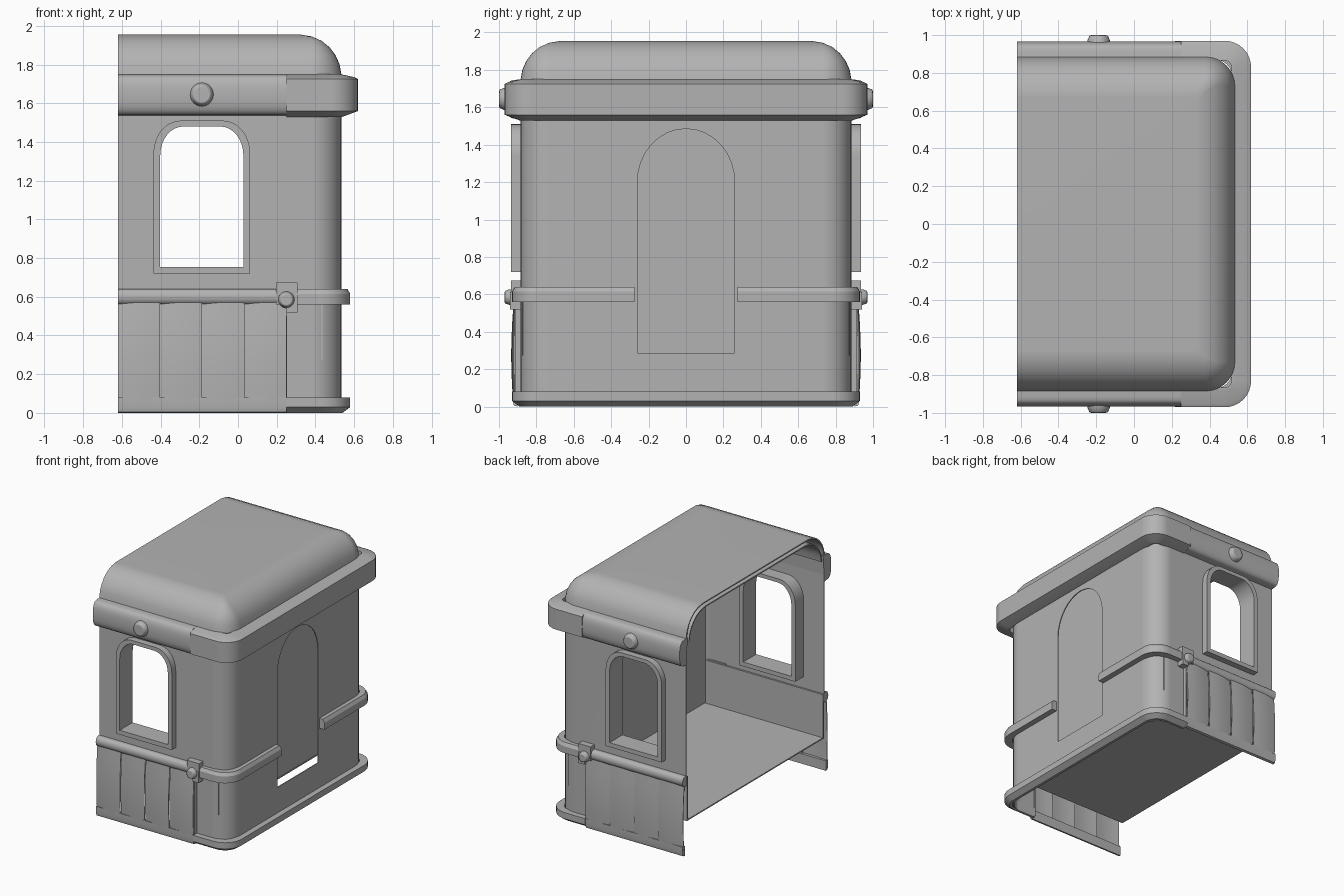
import bpy, bmesh, math
from mathutils import Vector

if "Cube" in bpy.data.objects:
    bpy.data.objects.remove(bpy.data.objects["Cube"])

OPEN, END, SIDE, SPLIT = -0.62, 0.53, 0.88, 0.25

paint = bpy.data.materials.new("plain grey")
paint.use_nodes = True
paint.diffuse_color = (0.45, 0.45, 0.45, 1)
paint.node_tree.nodes["Principled BSDF"].inputs["Base Color"].default_value = (0.45, 0.45, 0.45, 1)


def finish(name, bm, mirror=True, thick=0, cutters=(), angle=35):
    """Turn a bmesh into a finished object, mirrored across the middle."""
    bmesh.ops.remove_doubles(bm, verts=bm.verts, dist=0.0005)
    bmesh.ops.recalc_face_normals(bm, faces=bm.faces)
    mesh = bpy.data.meshes.new(name)
    bm.to_mesh(mesh)
    bm.free()
    mesh.materials.append(paint)
    ob = bpy.data.objects.new(name, mesh)
    bpy.context.collection.objects.link(ob)
    if mirror:
        m = ob.modifiers.new("mirror", "MIRROR")
        m.use_axis = (False, True, False)
    if thick:
        m = ob.modifiers.new("thickness", "SOLIDIFY")
        m.thickness, m.offset = thick, 0
    for c in cutters:
        m = ob.modifiers.new("opening", "BOOLEAN")
        m.object, m.operation, m.solver = c, "DIFFERENCE", "EXACT"
    # Settle the shape first, so that new edges are sharpened too
    graph = bpy.context.evaluated_depsgraph_get()
    ob.data = bpy.data.meshes.new_from_object(ob.evaluated_get(graph))
    ob.modifiers.clear()
    bpy.ops.object.select_all(action="DESELECT")
    ob.select_set(True)
    bpy.context.view_layer.objects.active = ob
    bpy.ops.object.shade_smooth_by_angle(angle=math.radians(angle))
    m = ob.modifiers.new("even shading", "WEIGHTED_NORMAL")
    m.keep_sharp = True
    return ob


def outline(off, x0, y1=0.0, r=0.15, n=8):
    """Plan line: along the front side, round the corner, along the end."""
    r = max(r + off, 0.03)
    cx, cy = END + off - r, -SIDE - off + r
    pts = [(x0, -SIDE - off)]
    for i in range(n + 1):
        a = math.pi / 2 * i / n
        pts.append((cx + r * math.sin(a), cy - r * math.cos(a)))
    return pts + [(END + off, y1)]


def sweep(profile, x0, y1=0.0, r=0.15, closed=True, side_only=False):
    """Carry a profile of (offset, z) round the plan line."""
    bm = bmesh.new()
    cols = []
    for off, z in profile:
        line = [(x0, -SIDE - off), (SPLIT, -SIDE - off)] if side_only else outline(off, x0, y1, r)
        cols.append([bm.verts.new((x, y, z)) for x, y in line])
    pairs = list(zip(cols, cols[1:] + cols[:1])) if closed else list(zip(cols, cols[1:]))
    for a, b in pairs:
        for i in range(len(a) - 1):
            bm.faces.new((a[i], a[i + 1], b[i + 1], b[i]))
    if closed:
        bm.faces.new([c[0] for c in cols])
        if side_only or y1 != 0:
            bm.faces.new([c[-1] for c in cols])
    return bm


def arch(half, z0, z1, rx, rz, n=8):
    """Opening shape with rounded top corners, as (sideways, z)."""
    right = [(half, z0)]
    for i in range(n + 1):
        a = math.pi / 2 * i / n
        right.append((half - rx + rx * math.cos(a), z1 - rz + rz * math.sin(a)))
    return right + [(-u, z) for u, z in reversed(right)]


def bridge(bm, a, b):
    for i in range(len(a)):
        j = (i + 1) % len(a)
        bm.faces.new((a[i], a[j], b[j], b[i]))


def box(name, lo, hi, mirror=True):
    bm = bmesh.new()
    for v in bmesh.ops.create_cube(bm, size=1)["verts"]:
        v.co = Vector([l + (h - l) * (c + 0.5) for l, h, c in zip(lo, hi, v.co)])
    return finish(name, bm, mirror)


def cutter(name, points):
    """Solid between two matching loops, used to cut an opening."""
    bm = bmesh.new()
    a, b = [[bm.verts.new(p) for p in loop] for loop in points]
    bm.faces.new(a)
    bm.faces.new(b)
    bridge(bm, a, b)
    ob = finish(name, bm, mirror=False)
    ob.hide_render = True
    return ob


# Openings
WX = -0.187
inner = arch(0.215, 0.755, 1.48, 0.12, 0.15)
outer = arch(0.25, 0.72, 1.51, 0.14, 0.17)
door = arch(0.26, 0.285, 1.485, 0.26, 0.285)
lower = [(-1.0, -0.1), (SPLIT, -0.1), (SPLIT, 0.57), (-1.0, 0.57)]
cutters = [cutter("window_cutter", [[(WX + u, y, z) for u, z in inner] for y in (-1.2, 1.2)]),
           cutter("door_cutter", [[(x, u, z) for u, z in door] for x in (0.48, 0.7)]),
           cutter("lower_side_cutter", [[(x, y, z) for x, z in lower] for y in (-1.2, 1.2)])]

# Body shell
finish("body_wall", sweep([(0, 0.0), (0, 1.75)], OPEN, closed=False), thick=0.008, cutters=cutters)
for c in cutters:
    bpy.data.objects.remove(c)

# Inner end wall, floor and low inner side panels
box("inner_end_wall", (0.43, -0.86, 0.285), (0.44, 0.86, 1.74), mirror=False)
box("floor", (OPEN, -0.875, 0.272), (0.44, 0.875, 0.282), mirror=False)
box("inner_side_panel", (OPEN, -0.875, 0.272), (0.44, -0.86, 0.63))

# Roof shell with a rounded shoulder, and its lining
shoulder = [(0, 1.745), (-0.01, 1.8), (-0.03, 1.845), (-0.06, 1.885), (-0.1, 1.918),
            (-0.15, 1.94), (-0.21, 1.95)]
for name, drop in (("roof", 0.0), ("roof_lining", 0.035)):
    bm = sweep([(o - drop, z - drop) for o, z in shoulder], OPEN, closed=False)
    bm.verts.ensure_lookup_table()
    rim = [v for v in bm.verts if abs(v.co.z - 1.95 + drop) < 0.001]
    bm.faces.new(rim + [bm.verts.new((OPEN, 0, 1.95 - drop))])
    finish(name, bm, thick=0.01)

# Cornice round the end, and rolled blind along the sides
cornice = [(-0.01, 1.53), (0.01, 1.53), (0.09, 1.56), (0.09, 1.725), (0.07, 1.735), (0, 1.75), (-0.015, 1.75)]
finish("cornice", sweep(cornice, SPLIT, r=0.05), angle=25)
roll = [(0, 1.535)]
for i in range(13):
    a = math.radians(-90 + 15 * i)
    s = math.sin(a)
    roll.append((0.03 + 0.057 * math.cos(a) ** 0.7, 1.643 + 0.104 * math.copysign(abs(s) ** 0.8, s)))
finish("side_roll", sweep(roll + [(-0.015, 1.75)], OPEN, side_only=True))

# Foot rim and belt rail
foot = [(-0.01, 0), (0.01, 0), (0.05, 0.03), (0.05, 0.08), (-0.01, 0.08)]
finish("foot_rim", sweep(foot, SPLIT, r=0.1), angle=25)
finish("side_foot_rim", sweep([(0.02, 0), (0.04, 0.005), (0.047, 0.03), (0.047, 0.08), (0.02, 0.08)],
                              OPEN, side_only=True))
belt = [(-0.01, 0.56), (0.05, 0.56), (0.05, 0.615), (0.035, 0.64), (-0.01, 0.64)]
finish("belt_rail", sweep(belt, SPLIT, y1=-0.275, r=0.1), angle=25)
bead = [(0, 0.56)] + [(0.02 + 0.03 * math.cos(a), 0.6 + 0.04 * math.sin(a))
                      for a in [math.radians(-90 + 22.5 * i) for i in range(9)]] + [(0, 0.64)]
finish("side_belt_rail", sweep(bead, OPEN, side_only=True))

# Billowing lower side panels, closed off towards the end wall
bm = bmesh.new()
width = (SPLIT - OPEN) / 4
for k in range(4):
    rows = []
    for j in range(9):
        v = j / 8
        row = []
        for i in range(9):
            t = i / 8
            y = 0.9 + 0.007 * math.sin(math.pi * t) + 0.009 * t + 0.02 * math.sin(math.pi * (0.2 + 0.7 * v))
            row.append(bm.verts.new((OPEN + width * (k + t), -y, 0.05 + 0.52 * v)))
        rows.append(row)
    for a, b in zip(rows, rows[1:]):
        for i in range(8):
            bm.faces.new((a[i], a[i + 1], b[i + 1], b[i]))
finish("lower_side_panels", bm, thick=0.005)
box("lower_panel_return", (0.243, -0.915, 0.02), (0.253, -0.87, 0.575))

# Window surrounds, running through the wall
bm = bmesh.new()
loops = [[bm.verts.new((WX + u, -y, z)) for u, z in shape]
         for shape, y in ((outer, 0.87), (outer, 0.935), (inner, 0.935), (inner, 0.77), (outer, 0.77))]
for a, b in zip(loops, loops[1:] + loops[:1]):
    bridge(bm, a, b)
finish("window_surround", bm)

# Clasps on the belt rail
box("clasp_plate", (0.197, -0.935, 0.56), (0.307, -0.88, 0.675))
box("clasp_tail", (0.25, -0.94, 0.52), (0.307, -0.88, 0.61))


def stud(name, x, z, r, y0, depth):
    """Low flat-topped button facing out from the side."""
    bm = bmesh.new()
    rings = [[bm.verts.new((x + r * f * math.cos(math.pi * i / 12), -y0 - depth * d,
                            z + r * f * math.sin(math.pi * i / 12))) for i in range(24)]
             for f, d in ((1, 0), (0.94, 0.45), (0.78, 0.92), (0.6, 1))]
    for a, b in zip(rings, rings[1:]):
        bridge(bm, a, b)
    bm.faces.new(rings[-1])
    bm.faces.new(rings[0])
    finish(name, bm, angle=70)


stud("clasp_stud", 0.25, 0.585, 0.043, 0.93, 0.04)
stud("roll_knob", WX, 1.645, 0.063, 0.95, 0.05)
